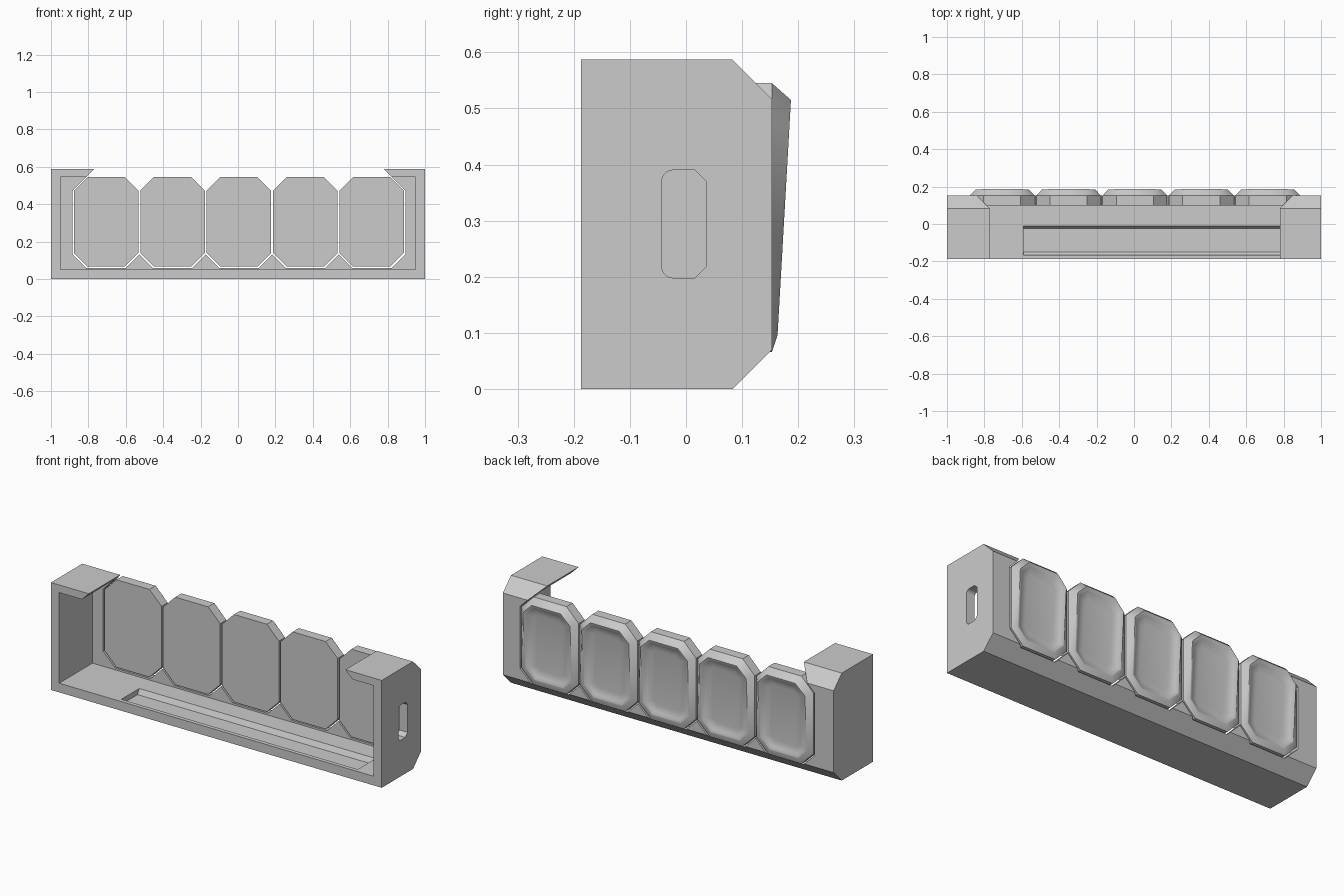
import bpy, bmesh, math

cube = bpy.data.objects.get("Cube")
if cube:
    bpy.data.objects.remove(cube, do_unlink=True)

grey = bpy.data.materials.new("light_grey_plastic")
grey.use_nodes = True
colour = (0.6, 0.6, 0.6, 1)
grey.diffuse_color = colour
grey.node_tree.nodes["Principled BSDF"].inputs["Base Color"].default_value = colour


def make_object(name, bm):
    bmesh.ops.recalc_face_normals(bm, faces=bm.faces)
    mesh = bpy.data.meshes.new(name)
    bm.to_mesh(mesh)
    bm.free()
    mesh.materials.append(grey)
    obj = bpy.data.objects.new(name, mesh)
    bpy.context.collection.objects.link(obj)
    return obj


def loft(name, rings, smooth_from=None):
    """Join rings of points into a closed solid."""
    bm = bmesh.new()
    loops = [[bm.verts.new(p) for p in ring] for ring in rings]
    n = len(loops[0])
    bm.faces.new(loops[0])
    for k, (a, b) in enumerate(zip(loops, loops[1:])):
        for i in range(n):
            j = (i + 1) % n
            face = bm.faces.new((a[i], a[j], b[j], b[i]))
            face.smooth = smooth_from is not None and k >= smooth_from
    cap = bm.faces.new(loops[-1])
    cap.smooth = smooth_from is not None
    return make_object(name, bm)


def prism_x(name, profile, x0, x1):
    return loft(name, [[(x, y, z) for y, z in profile] for x in (x0, x1)])


def prism_y(name, profile, y0, y1):
    return loft(name, [[(x, y, z) for x, z in profile] for y in (y0, y1)])


def cut(obj, cutter):
    cutter.hide_render = True
    mod = obj.modifiers.new("cut", 'BOOLEAN')
    mod.operation = 'DIFFERENCE'
    mod.solver = 'EXACT'
    mod.object = cutter
    bpy.context.view_layer.objects.active = obj
    bpy.ops.object.modifier_apply(modifier=mod.name)
    bpy.data.objects.remove(cutter, do_unlink=True)


FRONT, BACK, TOP = -0.187, 0.153, 0.587
BEVEL = 0.07
PITCH, FIRST, COUNT = 0.355, -0.705, 5
KEY_W, KEY_LOW, KEY_HIGH, CORNER = 0.345, 0.066, 0.545, 0.073

# Housing with bevelled back edges
housing = prism_x("housing", [
    (FRONT, 0), (BACK - BEVEL, 0), (BACK, BEVEL),
    (BACK, TOP - BEVEL), (BACK - BEVEL, TOP), (FRONT, TOP)], -1, 1)

# Hollow interior, open at the front
cut(housing, prism_y("cavity_cutter", [
    (-0.95, 0.05), (0.95, 0.05), (0.95, 0.545), (-0.95, 0.545)], -0.3, 0.1))

# Key opening: angled ends, pointed teeth between keys, open at the top
last = FIRST + PITCH * (COUNT - 1)
left, right = FIRST - KEY_W / 2 - 0.008, last + KEY_W / 2 + 0.008
low, shoulder = 0.06, 0.472
opening = [(left, shoulder), (left, low + CORNER), (left + CORNER, low)]
for i in range(COUNT - 1):
    mid = FIRST + PITCH * (i + 0.5)
    opening += [(mid - 0.071, low), (mid, low + 0.071), (mid + 0.071, low)]
opening += [(right - CORNER, low), (right, low + CORNER), (right, shoulder)]
rise = 0.7 - shoulder
opening += [(right - rise, 0.7), (left + rise, 0.7)]
cut(housing, prism_y("opening_cutter", opening, -0.4, 0.4))

# Shallow floor tray with sloped long sides
cut(housing, prism_x("tray_cutter", [
    (-0.165, 0.06), (-0.165, 0.04), (-0.15, 0.022),
    (-0.025, 0.022), (-0.01, 0.05), (-0.01, 0.06)], -0.59, 0.84))

# Side port on the left wall: two round corners, two clipped corners
port = [(0.016, 0.198), (0.036, 0.218), (0.036, 0.37), (0.016, 0.39)]
for centre_z, start in ((0.37, 90), (0.218, 180)):
    for k in range(7):
        a = math.radians(start + 15 * k)
        port.append((-0.023 + 0.02 * math.cos(a), centre_z + 0.02 * math.sin(a)))
cut(housing, prism_x("port_cutter", port, 0.9, 1.1))


def octagon(cx, inset, depth_at):
    """Key outline, inset evenly, with depth given by height."""
    hw = KEY_W / 2 - inset
    z0, z1 = KEY_LOW + inset, KEY_HIGH - inset
    c = CORNER - inset * 0.586
    pts = [(-hw, z0 + c), (-hw + c, z0), (hw - c, z0), (hw, z0 + c),
           (hw, z1 - c), (hw - c, z1), (-hw + c, z1), (-hw, z1 - c)]
    return [(cx + x, depth_at(z), z) for x, z in pts]


def tilted(sink):
    """Key face plane, leaning out towards the top."""
    return lambda z: 0.163 + (z - 0.093) * 0.057 - sink


# Keys with a bevelled rim and a soft dished face
for i in range(COUNT):
    cx = FIRST + PITCH * i
    rings = [octagon(cx, 0, lambda z: 0.1), octagon(cx, 0, lambda z: BACK)]
    for inset, sink in ((0.03, 0), (0.036, 0.001), (0.05, 0.009),
                        (0.066, 0.015), (0.085, 0.018)):
        rings.append(octagon(cx, inset, tilted(sink)))
    key = loft("key_%d" % (i + 1), rings, smooth_from=3)
    bpy.ops.object.select_all(action='DESELECT')
    key.select_set(True)
    bpy.context.view_layer.objects.active = key
    bpy.ops.object.shade_smooth_by_angle(angle=math.radians(34))
